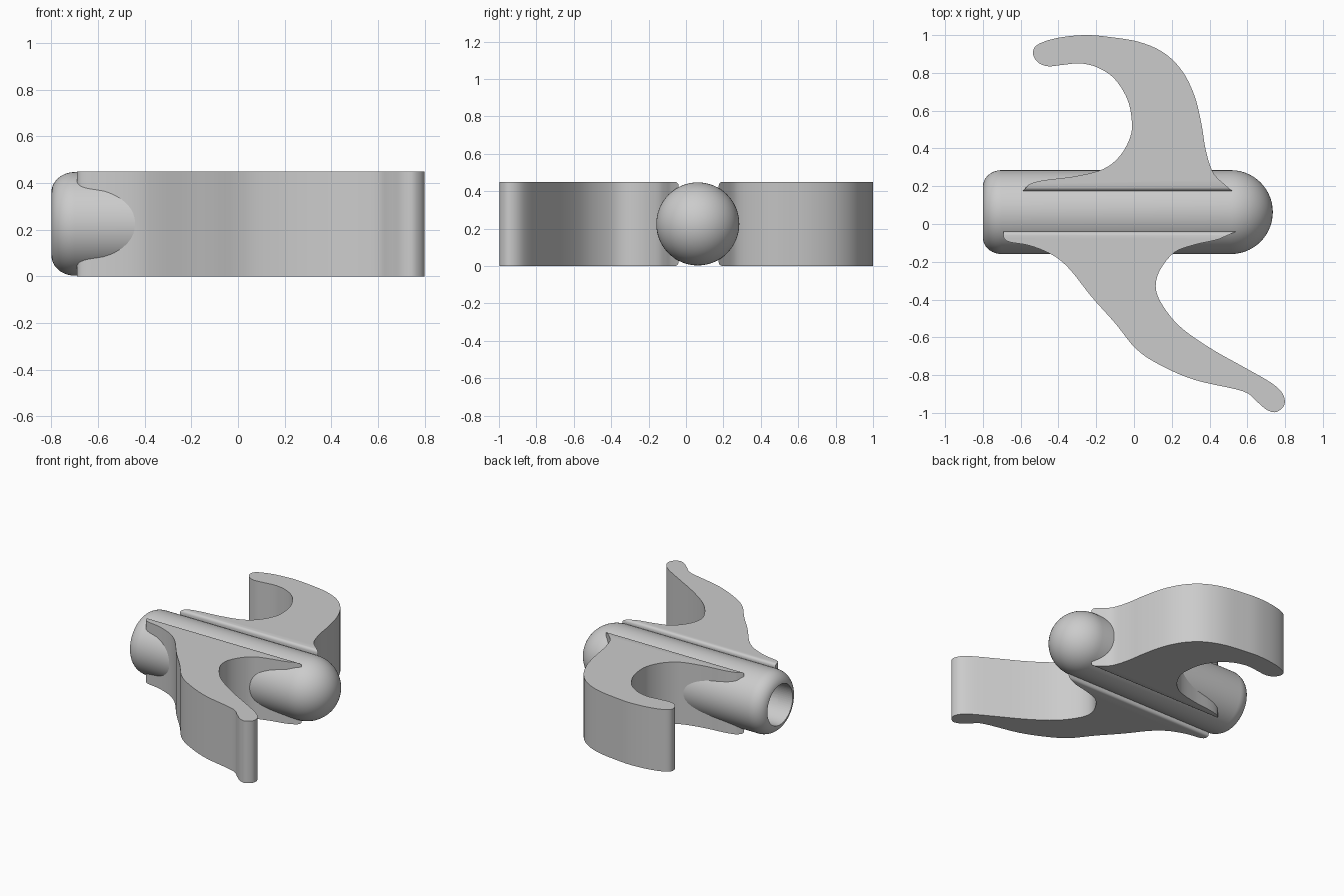
import bpy, bmesh, math
from mathutils import Vector, Matrix

cube = bpy.data.objects.get("Cube")
if cube:
    bpy.data.objects.remove(cube, do_unlink=True)

HEIGHT = 0.45
RADIUS = 0.222
BORE = 0.145
AXIS_Y, AXIS_Z = 0.063, HEIGHT / 2

grey = bpy.data.materials.new("light grey")
grey.use_nodes = True
grey.diffuse_color = (0.6, 0.6, 0.6, 1)
grey.node_tree.nodes["Principled BSDF"].inputs["Base Color"].default_value = (0.6, 0.6, 0.6, 1)


def make_object(name, bm):
    bmesh.ops.recalc_face_normals(bm, faces=bm.faces)
    mesh = bpy.data.meshes.new(name)
    bm.to_mesh(mesh)
    bm.free()
    mesh.materials.append(grey)
    obj = bpy.data.objects.new(name, mesh)
    bpy.context.collection.objects.link(obj)
    return obj


def lathe(name, profile, steps=64):
    """Spin (x, radius) points about the body axis."""
    bm = bmesh.new()
    verts = [bm.verts.new((x, AXIS_Y, AXIS_Z + r)) for x, r in profile]
    edges = [bm.edges.new(pair) for pair in zip(verts, verts[1:])]
    bmesh.ops.spin(bm, geom=verts + edges, cent=(0, AXIS_Y, AXIS_Z), axis=(1, 0, 0),
                   angle=math.tau, steps=steps)
    bmesh.ops.remove_doubles(bm, verts=bm.verts, dist=0.0001)
    return make_object(name, bm)


def smooth_path(points, steps=5):
    """Smooth curve through the points; first and last segments stay straight."""
    pts = [Vector(p) for p in points]
    path = [pts[0]]
    for a, b, c, d in zip(pts, pts[1:], pts[2:], pts[3:]):
        for i in range(steps):
            t = i / steps
            path.append(0.5 * (2 * b + (c - a) * t + (2 * a - 5 * b + 4 * c - d) * t * t
                               + (3 * b - a - 3 * c + d) * t ** 3))
    return path + pts[-2:]


def blade(name, points):
    """Extrude an outline, then round its long straight edges beside the body."""
    bm = bmesh.new()
    base = bm.faces.new([bm.verts.new((p.x, p.y, 0)) for p in smooth_path(points)])
    moved = bmesh.ops.extrude_face_region(bm, geom=[base], use_keep_orig=True)
    bmesh.ops.translate(bm, vec=(0, 0, HEIGHT),
                        verts=[g for g in moved["geom"] if isinstance(g, bmesh.types.BMVert)])
    bmesh.ops.recalc_face_normals(bm, faces=bm.faces)
    inner = [e for e in bm.edges if e.calc_length() > 1]
    bmesh.ops.bevel(bm, geom=inner, offset=0.02, segments=4, profile=0.5, affect='EDGES')
    return make_object(name, bm)


# Round body: filleted open end, long barrel, domed end
quarter = [math.pi / 2 * i / 14 for i in range(15)]
fillet = [(-0.7 - 0.1 * math.cos(a), BORE - 0.01 + (RADIUS - BORE + 0.01) * math.sin(a)) for a in quarter]
dome = [(0.513 + RADIUS * math.sin(a), RADIUS * math.cos(a)) for a in quarter]
body = lathe("body", [(-0.8, 0)] + fillet + dome)

# Hooked blade on the back
hook_blade = blade("hook_blade", [
    (-.59, .175), (-.555, .21), (-.475, .232), (-.315, .252), (-.165, .29), (-.075, .36),
    (-.02, .46), (-.012, .55), (-.035, .66), (-.1, .765), (-.185, .825), (-.28, .85),
    (-.38, .842), (-.455, .835), (-.51, .857), (-.535, .905), (-.51, .95), (-.405, .985),
    (-.26, 1), (-.13, .99), (.03, .963), (.16, .905), (.255, .81), (.32, .68),
    (.357, .53), (.378, .4), (.41, .29), (.45, .235), (.52, .175)])

# Swept tail blade on the front
tail_blade = blade("tail_blade", [
    (-.69, -.04), (-.69, -.07), (-.66, -.095), (-.55, -.115), (-.43, -.165), (-.34, -.24),
    (-.225, -.385), (-.1, -.525), (.01, -.66), (.135, -.745), (.32, -.825), (.575, -.885),
    (.65, -.94), (.705, -.985), (.755, -.995), (.797, -.955), (.785, -.895), (.725, -.84),
    (.595, -.765), (.4, -.655), (.24, -.54), (.145, -.42), (.115, -.33), (.14, -.24),
    (.215, -.15), (.32, -.11), (.45, -.08), (.54, -.04)])

# Bore through the open end, cut from every part
cutter = lathe("bore_cutter", [(-0.9, 0), (-0.9, BORE), (0.4, BORE), (0.4, 0)])
for part in (body, hook_blade, tail_blade):
    cut = part.modifiers.new("bore", 'BOOLEAN')
    cut.operation = 'DIFFERENCE'
    cut.solver = 'EXACT'
    cut.object = cutter
    bpy.ops.object.select_all(action='DESELECT')
    bpy.context.view_layer.objects.active = part
    part.select_set(True)
    bpy.ops.object.modifier_apply(modifier=cut.name)
    bpy.ops.object.shade_smooth_by_angle(angle=math.radians(35))
bpy.data.objects.remove(cutter, do_unlink=True)
